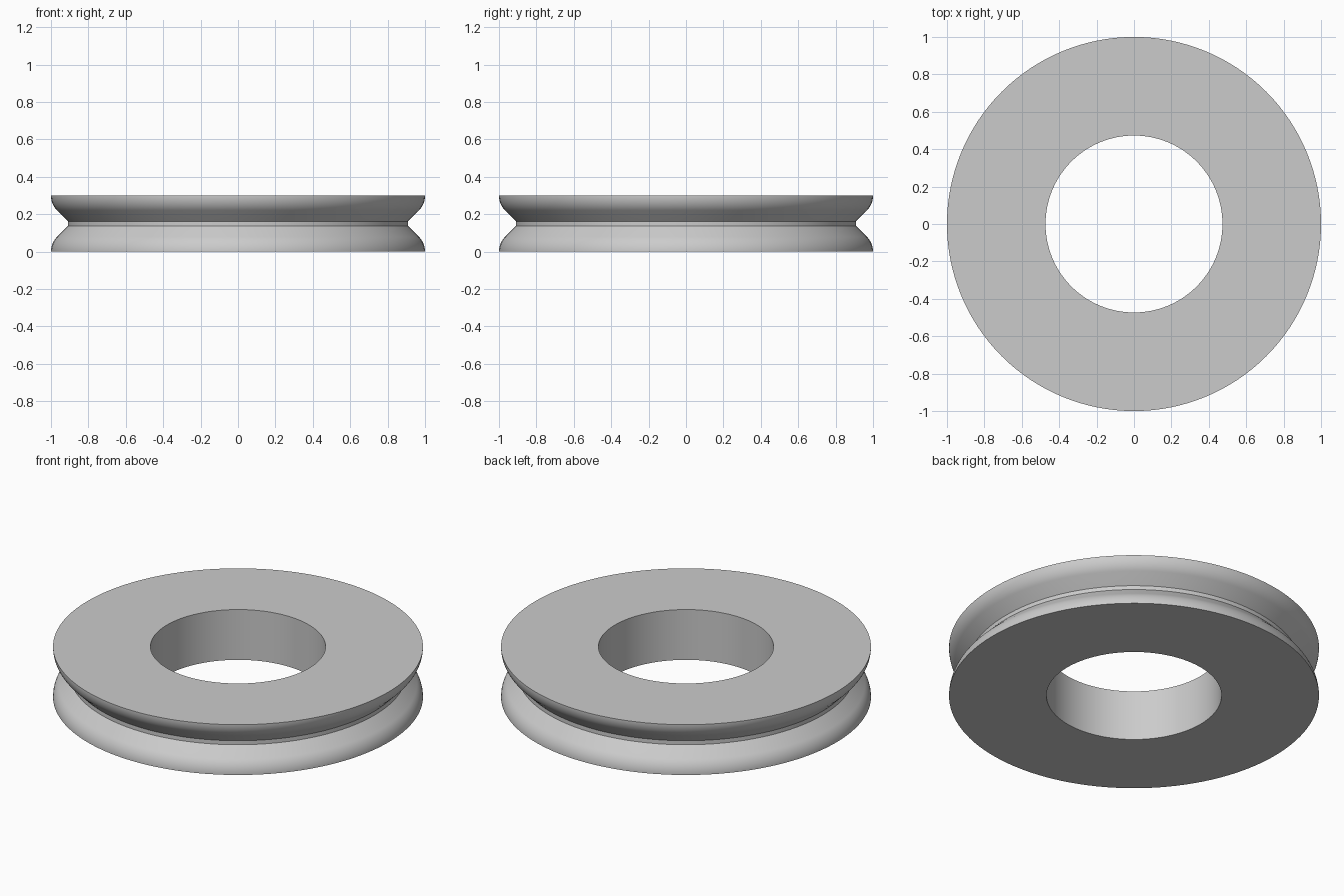
import bpy, bmesh, math

cube = bpy.data.objects.get("Cube")
if cube:
    bpy.data.objects.remove(cube, do_unlink=True)

SEGMENTS = 128
HEIGHT, BORE, RIM, GROOVE = 0.30, 0.473, 1.0, 0.909
HALF_FLAT = 0.012      # half height of the groove floor
ROUND = 0.113          # radius of the rounded flange edge

# Grey metal
grey = bpy.data.materials.new("grey metal")
grey.use_nodes = True
colour = (0.6, 0.6, 0.6, 1)
grey.diffuse_color = colour
grey.node_tree.nodes["Principled BSDF"].inputs["Base Color"].default_value = colour

# Upper half of the outer profile: groove floor, sloped flank, rounded flange
upper = [(GROOVE, HEIGHT / 2 + HALF_FLAT)]
for i in range(13):
    a = math.radians(45) * (1 - i / 12)
    upper.append((RIM - ROUND + ROUND * math.cos(a), HEIGHT - ROUND * math.sin(a)))
lower = [(r, HEIGHT - z) for r, z in reversed(upper)]
profile = [(BORE, 0)] + lower + upper + [(BORE, HEIGHT)]

# Revolve the closed profile into the grooved wheel
bm = bmesh.new()
verts = [bm.verts.new((r, 0, z)) for r, z in profile]
edges = [bm.edges.new((v, verts[(i + 1) % len(verts)])) for i, v in enumerate(verts)]
bmesh.ops.spin(bm, geom=verts + edges, cent=(0, 0, 0), axis=(0, 0, 1),
               angle=math.tau, steps=SEGMENTS, use_merge=True)
bmesh.ops.remove_doubles(bm, verts=bm.verts, dist=1e-5)
bmesh.ops.recalc_face_normals(bm, faces=bm.faces)
mesh = bpy.data.meshes.new("grooved_wheel")
bm.to_mesh(mesh)
bm.free()
mesh.materials.append(grey)

wheel = bpy.data.objects.new("grooved_wheel", mesh)
bpy.context.collection.objects.link(wheel)
bpy.ops.object.select_all(action="DESELECT")
wheel.select_set(True)
bpy.context.view_layer.objects.active = wheel
bpy.ops.object.shade_smooth_by_angle(angle=math.radians(30))
